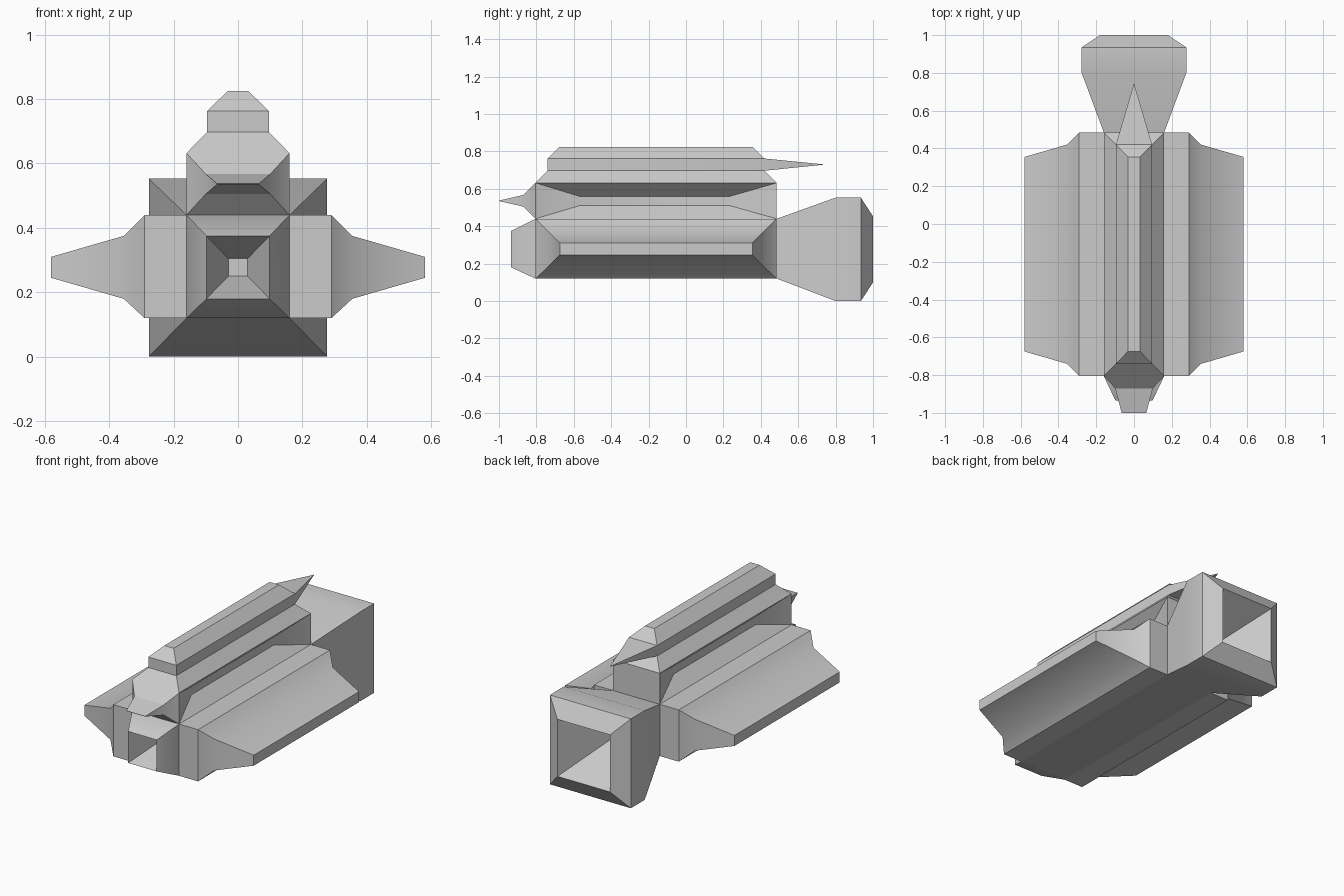
import bpy, bmesh, math
from mathutils import Vector

old = bpy.data.objects.get("Cube")
if old:
    bpy.data.objects.remove(old, do_unlink=True)

hull_grey = bpy.data.materials.new("hull_grey")
hull_grey.use_nodes = True
GREY = (0.6, 0.6, 0.6, 1)
hull_grey.diffuse_color = GREY
hull_grey.node_tree.nodes["Principled BSDF"].inputs["Base Color"].default_value = GREY


def loft(axis, rings, cap_start=True):
    """Rectangles (position, min a, max a, min b, max b) joined along an axis."""
    bm = bmesh.new()
    loops = []
    for p, a0, a1, b0, b1 in rings:
        loop = []
        for a, b in ((a0, b0), (a1, b0), (a1, b1), (a0, b1)):
            co = [a, b]
            co.insert(axis, p)
            loop.append(bm.verts.new(co))
        loops.append(loop)
    for r, s in zip(loops, loops[1:]):
        for i in range(4):
            j = (i + 1) % 4
            bm.faces.new((r[i], r[j], s[j], s[i]))
    bm.faces.new(loops[-1])
    if cap_start:
        bm.faces.new(loops[0][::-1])
    bmesh.ops.recalc_face_normals(bm, faces=bm.faces)
    return bm


def pull(bm, face, low, high):
    """Extrude a face so that it fills the box from low to high."""
    new = bmesh.ops.extrude_discrete_faces(bm, faces=[face])["faces"][0]
    old_low = [min(v.co[k] for v in new.verts) for k in range(3)]
    old_high = [max(v.co[k] for v in new.verts) for k in range(3)]
    for v in new.verts:
        v.co = Vector([low[k] if v.co[k] - old_low[k] <= old_high[k] - v.co[k]
                       else high[k] for k in range(3)])
    return new


def facing(bm, direction, z):
    """The face at height z that looks most nearly in a direction."""
    near = [f for f in bm.faces if abs(f.calc_center_median().z - z) < 0.02]
    return max(near, key=lambda f: f.normal.dot(Vector(direction)))


def finish(bm, name):
    bmesh.ops.remove_doubles(bm, verts=bm.verts, dist=0.0005)
    bm.normal_update()
    mesh = bpy.data.meshes.new(name)
    bm.to_mesh(mesh)
    bm.free()
    mesh.materials.append(hull_grey)
    obj = bpy.data.objects.new(name, mesh)
    bpy.context.collection.objects.link(obj)
    bpy.ops.object.select_all(action="DESELECT")
    obj.select_set(True)
    bpy.context.view_layer.objects.active = obj
    bpy.ops.object.shade_smooth_by_angle(angle=math.radians(30))
    return obj


# Lower hull: front intake, straight body, flared exhaust with its recess
profile = [
    (-0.73, 0.03, 0.25, 0.305), (-0.935, 0.098, 0.18, 0.375),
    (-0.805, 0.16, 0.12, 0.44), (0.485, 0.16, 0.12, 0.44),
    (0.8, 0.277, 0, 0.553), (0.935, 0.277, 0, 0.553),
    (1, 0.18, 0.1, 0.453), (0.7, 0.02, 0.26, 0.293)]
finish(loft(1, [(y, -w, w, lo, hi) for y, w, lo, hi in profile]), "lower_hull")

# Side wings, tapering outward
for side, name in ((1, "left_wing"), (-1, "right_wing")):
    wing = [(0.16, -0.805, 0.485, 0.12, 0.44), (0.29, -0.805, 0.485, 0.12, 0.44),
            (0.355, -0.74, 0.42, 0.18, 0.375), (0.58, -0.675, 0.355, 0.245, 0.31)]
    bm = loft(0, [(side * r[0], *r[1:]) for r in wing], cap_start=False)
    # keep the outer cap looking outward
    tip = max(bm.faces, key=lambda f: abs(f.calc_center_median().x))
    if tip.normal.x * side < 0:
        bmesh.ops.reverse_faces(bm, faces=bm.faces)
    finish(bm, name)

# Upper hull with stepped roof
steps = [(0.44, 0.16, -0.805, 0.485), (0.632, 0.16, -0.805, 0.485),
         (0.697, 0.096, -0.74, 0.42), (0.762, 0.096, -0.74, 0.42),
         (0.825, 0.032, -0.675, 0.355)]
bm = loft(2, [(z, -w, w, y0, y1) for z, w, y0, y1 in steps])

# Sunken side panels
for side in (-1, 1):
    pull(bm, facing(bm, (side, 0, 0), 0.536),
         (side * 0.08, -0.57, 0.51), (side * 0.08, 0.235, 0.56))

# Snout tapering to a flat edge
snout = pull(bm, facing(bm, (0, -1, 0), 0.536), (-0.1, -0.87, 0.505), (0.1, -0.87, 0.567))
pull(bm, snout, (-0.065, -1, 0.535), (0.065, -1, 0.537))

# Pointed tail spike
pull(bm, facing(bm, (0, 1, 0), 0.73), (0, 0.745, 0.73), (0, 0.745, 0.73))
finish(bm, "upper_hull")
